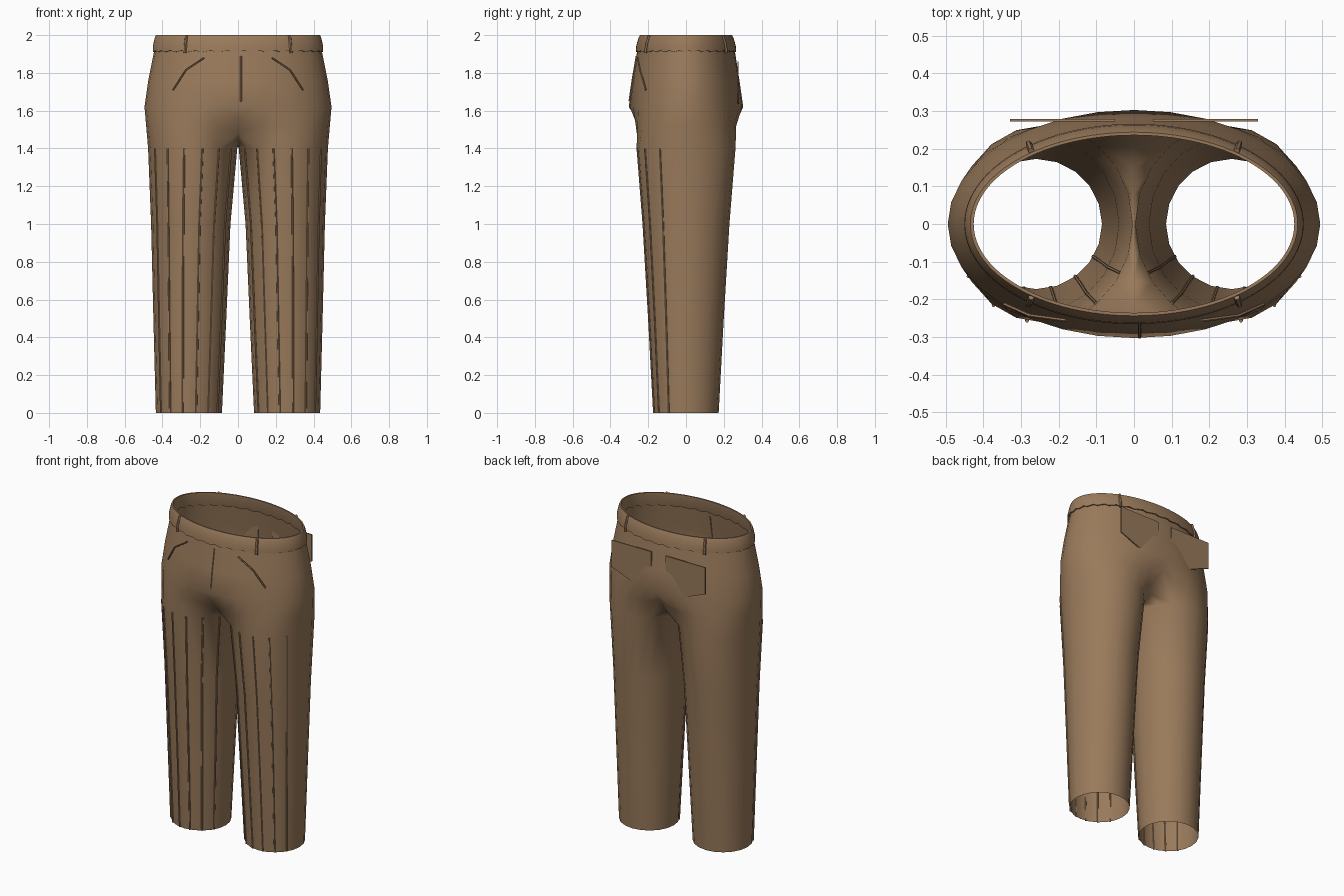
import bpy, bmesh, math
from mathutils import Vector

cube = bpy.data.objects.get("Cube")
if cube:
    bpy.data.objects.remove(cube)

cloth = bpy.data.materials.new("brown_cloth")
cloth.use_nodes = True
COLOUR = (0.32, 0.195, 0.105, 1)
cloth.diffuse_color = COLOUR
bsdf = cloth.node_tree.nodes["Principled BSDF"]
bsdf.inputs["Base Color"].default_value = COLOUR
bsdf.inputs["Roughness"].default_value = 0.8

# Leg sections: height, centre x, half width, half depth
LEG = [(0, .26, .175, .173), (.5, .255, .193, .2), (1, .25, .21, .23), (1.4, .24, .236, .262)]
# Hip sections: height, half width, half depth
HIP = [(1.62, .495, .303), (1.76, .475, .283), (1.92, .443, .258)]
SIDES = 20


def finish(name, mesh, smooth=True):
    obj = bpy.data.objects.new(name, mesh)
    bpy.context.collection.objects.link(obj)
    mesh.materials.clear()
    mesh.materials.append(cloth)
    if smooth:
        bpy.ops.object.select_all(action='DESELECT')
        obj.select_set(True)
        bpy.context.view_layer.objects.active = obj
        bpy.ops.object.shade_smooth_by_angle(angle=math.radians(50))
    return obj


def from_bmesh(name, bm, smooth=True):
    mesh = bpy.data.meshes.new(name)
    bm.to_mesh(mesh)
    bm.free()
    return finish(name, mesh, smooth)


def bridge(bm, low, high, closed=False):
    n = len(low)
    for i in range(n if closed else n - 1):
        j = (i + 1) % n
        bm.faces.new((low[i], low[j], high[j], high[i]))


def leg_point(section, angle):
    z, cx, rx, ry = section
    return Vector((cx + rx * math.cos(angle), ry * math.sin(angle), z))


def tube(name, points, radius):
    curve = bpy.data.curves.new(name, 'CURVE')
    curve.dimensions = '3D'
    curve.bevel_depth = radius
    curve.bevel_resolution = 1
    curve.use_fill_caps = True
    spline = curve.splines.new('POLY')
    spline.points.add(len(points) - 1)
    for p, co in zip(spline.points, points):
        p.co = (*co, 1)
    temp = bpy.data.objects.new(name, curve)
    mesh = bpy.data.meshes.new_from_object(temp)
    bpy.data.objects.remove(temp)
    return finish(name, mesh)


# Trouser body: one leg and half the hips, mirrored
bm = bmesh.new()
rings = [[bm.verts.new(leg_point(s, math.tau * i / SIDES)) for i in range(SIDES)] for s in LEG]
for low, high in zip(rings, rings[1:]):
    bridge(bm, low, high, True)

# Crotch saddle joins the inner arc of the leg to the midline
top = rings[-1]
inner = [top[i] for i in range(7, 14)]
mid = [bm.verts.new((0, v.co.y, 1.41 + 1.6 * v.co.y ** 2)) for v in inner]
bridge(bm, inner, mid)

# Hips run from the front midline around the side to the back midline
previous = [mid[-1]] + [top[(13 + k) % SIDES] for k in range(15)] + [mid[0]]


def hip_points(section):
    z, rx, ry = section
    return [Vector((rx * math.sin(math.pi * k / 16), -ry * math.cos(math.pi * k / 16), z))
            for k in range(17)]


blend = [v.co.lerp(p, .55) for v, p in zip(previous, hip_points(HIP[0]))]
for points in [blend] + [hip_points(s) for s in HIP]:
    for end in (points[0], points[-1]):
        end.x = 0
    ring = [bm.verts.new(p) for p in points]
    bridge(bm, previous, ring)
    previous = ring
body = from_bmesh("trouser_body", bm)
mirror = body.modifiers.new("mirror", 'MIRROR')
mirror.merge_threshold = .0005

# Waistband with a gently puckered lower edge
bm = bmesh.new()
PROFILE = [(.436, .25, 1.914), (.451, .266, 1.914), (.45, .263, 1.945), (.441, .252, 1.985),
           (.435, .244, 2), (.426, .236, 2), (.428, .238, 1.96)]
STEPS = 96
loops = []
for row, (rx, ry, z) in enumerate(PROFILE):
    loop = []
    for i in range(STEPS):
        a = math.tau * i / STEPS
        pucker = .005 * math.sin(a * 32) if row < 2 else 0
        loop.append(bm.verts.new((rx * math.cos(a), ry * math.sin(a), z + pucker)))
    loops.append(loop)
for low, high in zip(loops, loops[1:] + loops[:1]):
    bridge(bm, low, high, True)
from_bmesh("waistband", bm)

# Fly seam
tube("fly_seam", [(.015, -.262, 1.89), (.015, -.284, 1.76), (.015, -.3, 1.65)], .005)

for side, s in (("left", 1), ("right", -1)):
    # Belt loops, front and back
    for place, d in (("front", -1), ("back", 1)):
        tube(f"{side}_{place}_belt_loop",
             [(s * .28, d * .214, 1.905), (s * .278, d * .209, 1.95), (s * .273, d * .194, 1.998)], .008)

    # Slanted front pocket seam
    tube(f"{side}_front_pocket_seam",
         [(s * .344, -.213, 1.71), (s * .277, -.243, 1.815), (s * .18, -.256, 1.88)], .005)

    # Pressed seams down the front of the leg
    for n in range(6):
        angle = math.radians(-32 - 23.6 * n)
        path = [leg_point(sec, angle) for sec in LEG]
        tube(f"{side}_leg_seam_{n + 1}", [(s * p.x, p.y, p.z) for p in path], .005)

    # Flat back pocket
    bm = bmesh.new()
    outline = [(.05, 1.86), (.05, 1.69), (.19, 1.635), (.33, 1.69), (.33, 1.86)]
    face = bm.faces.new([bm.verts.new((s * x, .272, z)) for x, z in outline])
    extruded = bmesh.ops.extrude_face_region(bm, geom=[face])["geom"]
    bmesh.ops.translate(bm, vec=(0, .007, 0),
                        verts=[g for g in extruded if isinstance(g, bmesh.types.BMVert)])
    bmesh.ops.recalc_face_normals(bm, faces=bm.faces)
    from_bmesh(f"{side}_back_pocket", bm, False)
